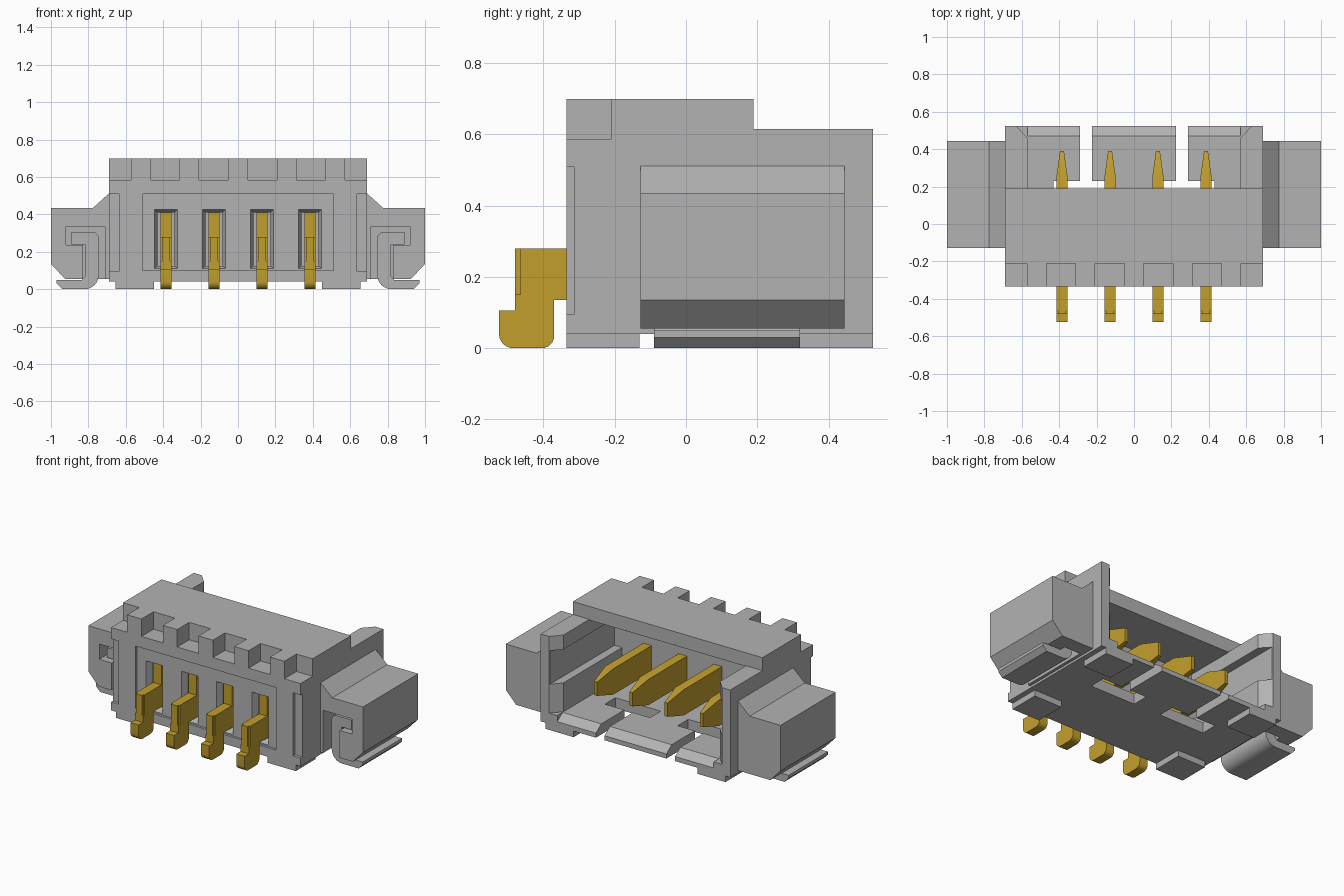
import bpy, bmesh, math

cube = bpy.data.objects.get("Cube")
if cube:
    bpy.data.objects.remove(cube, do_unlink=True)


def material(name, rgb):
    m = bpy.data.materials.new(name)
    m.diffuse_color = (*rgb, 1)
    m.use_nodes = True
    for node in m.node_tree.nodes:
        if node.type == 'BSDF_PRINCIPLED':
            node.inputs["Base Color"].default_value = (*rgb, 1)
    return m


GREY = material("light grey", (0.45, 0.45, 0.45))
GOLD = material("gold", (0.54, 0.345, 0.026))


def finish(name, bm, mat):
    bmesh.ops.recalc_face_normals(bm, faces=bm.faces)
    me = bpy.data.meshes.new(name)
    bm.to_mesh(me)
    bm.free()
    me.materials.append(mat)
    ob = bpy.data.objects.new(name, me)
    bpy.context.collection.objects.link(ob)
    return ob


def prism(name, pts, axis, a, b, mat=GREY):
    """Extrude a 2D outline along an axis, from a to b."""
    place = {'x': lambda p, t: (t, p[0], p[1]),
             'y': lambda p, t: (p[0], t, p[1]),
             'z': lambda p, t: (p[0], p[1], t)}[axis]
    bm = bmesh.new()
    lo = [bm.verts.new(place(p, a)) for p in pts]
    hi = [bm.verts.new(place(p, b)) for p in pts]
    bm.faces.new(lo)
    bm.faces.new(hi[::-1])
    for i in range(len(pts)):
        j = (i + 1) % len(pts)
        bm.faces.new((lo[i], lo[j], hi[j], hi[i]))
    return finish(name, bm, mat)


def box(name, x0, x1, y0, y1, z0, z1, mat=GREY):
    return prism(name, [(x0, y0), (x1, y0), (x1, y1), (x0, y1)], 'z', z0, z1, mat)


def select_only(ob):
    bpy.ops.object.select_all(action='DESELECT')
    ob.select_set(True)
    bpy.context.view_layer.objects.active = ob


def cut(target, cutter):
    """Subtract the cutter and discard it."""
    cutter.hide_render = True
    mod = target.modifiers.new("cut", 'BOOLEAN')
    mod.operation, mod.solver, mod.object = 'DIFFERENCE', 'EXACT', cutter
    select_only(target)
    bpy.ops.object.modifier_apply(modifier=mod.name)
    bpy.data.objects.remove(cutter, do_unlink=True)


def cut_box(target, *dims):
    cut(target, box("cutter", *dims))


def arc(cx, cz, r, start, end, n=6):
    return [(cx + r * math.cos(math.radians(start + (end - start) * i / n)),
             cz + r * math.sin(math.radians(start + (end - start) * i / n)))
            for i in range(n + 1)]


def mirror(pts, s):
    return [(s * u, v) for u, v in pts]


PIN_X = (-0.385, -0.128, 0.128, 0.385)

# Housing shell with the mating cavity and its side grooves
housing = prism("housing", [(-0.335, 0.04), (0.525, 0.04), (0.525, 0.615),
                            (0.19, 0.615), (0.19, 0.70), (-0.335, 0.70)], 'x', -0.69, 0.69)
half = [(0.57, 0.11), (0.57, 0.30), (0.625, 0.30), (0.625, 0.52), (0.57, 0.52), (0.57, 0.61)]
cut(housing, prism("cutter", half + mirror(half, -1)[::-1], 'y', -0.15, 0.6))
cut_box(housing, -0.57, 0.57, 0.1901, 0.6, 0.45, 0.8)

# Notches along the top front edge
for x in (-0.39, -0.13, 0.13, 0.39):
    cut_box(housing, x - 0.078, x + 0.078, -0.4, -0.21, 0.585, 0.8)
for s in (-1, 1):
    x0, x1 = sorted((s * 0.572, s * 0.8))
    cut_box(housing, x0, x1, -0.4, -0.21, 0.585, 0.8)
    # Shallow strip at each front corner
    x0, x1 = sorted((s * 0.635, s * 0.8))
    cut_box(housing, x0, x1, -0.4, -0.315, 0.095, 0.51)
    # Lead-in chamfer at the back of each side wall
    cut(housing, prism("cutter", mirror([(0.569, 0.459), (0.6392, 0.535), (0.569, 0.535)], s),
                       'z', 0.11, 0.7))

# Recessed front panel with a tapered window for each contact
cut_box(housing, -0.51, 0.51, -0.4, -0.32, 0.10, 0.51)
for x in PIN_X:
    cut_box(housing, x - 0.045, x + 0.045, -0.4, -0.19, 0.125, 0.41)
    flare = box("cutter", x - 0.065, x + 0.065, -0.33, -0.285, 0.105, 0.43)
    for v in flare.data.vertices:
        if v.co.y > -0.3:
            v.co.x = x + (v.co.x - x) * 0.69
            v.co.z = 0.125 if v.co.z < 0.2 else 0.41
    cut(housing, flare)

# Floor ramp, slots and openings
cut(housing, prism("cutter", [(0.47, 0.11), (0.58, 0.03), (0.58, 0.13), (0.47, 0.13)],
                   'x', -0.569, 0.569))
for s in (-1, 1):
    slot = [(0.10, 0.12), (0.43, 0.12), (0.43, 0.23), (0.288, 0.23),
            (0.288, 0.6), (0.225, 0.6), (0.225, 0.23), (0.10, 0.23)]
    cut(housing, prism("cutter", mirror(slot, s), 'z', 0.0, 0.16))

# Feet, side wings and solder clips, one set per side
wing = [(0.66, 0.055), (0.925, 0.055), (1.0, 0.135), (1.0, 0.435),
        (0.775, 0.435), (0.69, 0.512), (0.66, 0.512)]
channel = [(0.71, 0.0), (0.71, 0.335), (0.92, 0.335), (0.92, 0.235), (0.83, 0.235), (0.83, 0.0)]
clip = ([(0.97, 0.05), (0.97, 0.03), (0.94, 0.0)] + arc(0.82, 0.075, 0.075, 270, 180)
        + arc(0.775, 0.275, 0.03, 180, 90, 3)
        + [(0.89, 0.305), (0.89, 0.24), (0.818, 0.24), (0.818, 0.07), (0.835, 0.05)])
for s, side in ((-1, "right"), (1, "left")):
    x0, x1 = sorted((s * 0.45, s * 0.655))
    box(side + "_front_foot", x0, x1, -0.335, -0.13, 0, 0.045)
    box(side + "_back_foot", x0, x1, 0.32, 0.525, 0, 0.045)
    w = prism(side + "_wing", mirror(wing, s), 'y', -0.128, 0.445)
    cut(w, prism("cutter", mirror(channel, s), 'y', -0.3, 0.35))
    c = prism(side + "_solder_clip", mirror(clip, s), 'y', -0.09, 0.32)
    select_only(c)
    bpy.ops.object.shade_smooth_by_angle(angle=math.radians(35))

# Contacts: solder tail, retention block and tapered blade
pin = ([(-0.19, 0.41), (-0.29, 0.41), (-0.29, 0.28), (-0.465, 0.28), (-0.465, 0.15),
        (-0.48, 0.15), (-0.48, 0.105), (-0.525, 0.105)]
       + arc(-0.485, 0.04, 0.04, 180, 270) + arc(-0.405, 0.035, 0.035, 270, 360)
       + [(-0.37, 0.135), (-0.19, 0.135), (-0.19, 0.20), (0.25, 0.20),
          (0.39, 0.24), (0.39, 0.33), (0.25, 0.37), (-0.19, 0.37)])
for i, x in enumerate(PIN_X, 1):
    p = prism(f"contact_{i}", pin, 'x', x - 0.03, x + 0.03, GOLD)
    for v in p.data.vertices:
        if v.co.y > 0.38:
            v.co.x = x + (v.co.x - x) * 0.35
    select_only(p)
    bpy.ops.object.shade_smooth_by_angle(angle=math.radians(16))
    box(f"contact_nose_{i}", x - 0.022, x + 0.022, -0.48, -0.46, 0.148, 0.28, GOLD)

bpy.ops.object.select_all(action='DESELECT')
